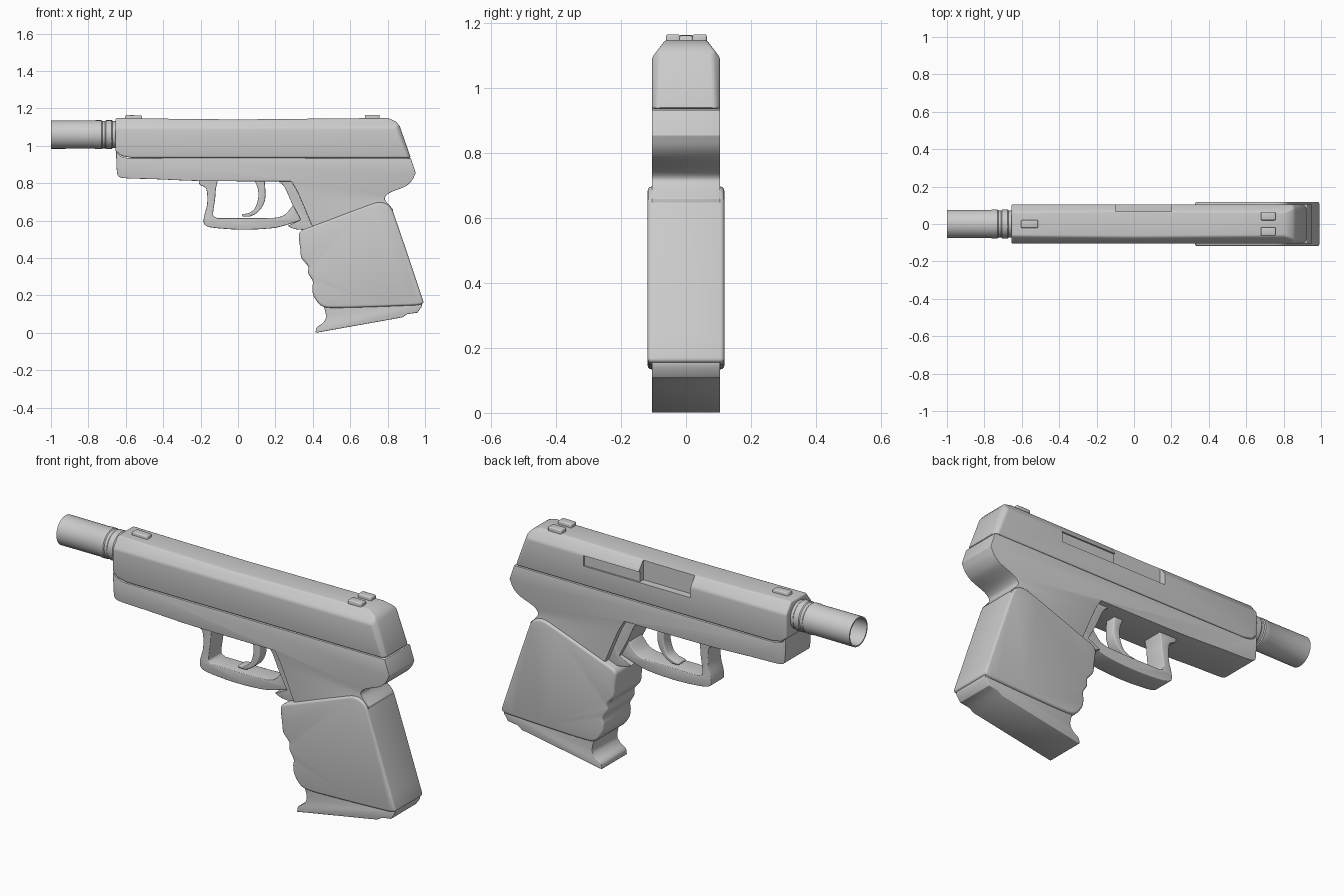
import bpy, bmesh, math
from mathutils import Vector

if "Cube" in bpy.data.objects:
    bpy.data.objects.remove(bpy.data.objects["Cube"])


def smooth_pts(pts, n=5):
    """Closed Catmull-Rom; a third entry on a point marks a sharp corner."""
    out, c = [], len(pts)
    for i in range(c):
        p1, p2 = Vector(pts[i][:2]), Vector(pts[(i + 1) % c][:2])
        s1, s2 = len(pts[i]) > 2, len(pts[(i + 1) % c]) > 2
        if s1 and s2:
            out.append(tuple(p1))
            continue
        p0, p3 = Vector(pts[i - 1][:2]), Vector(pts[(i + 2) % c][:2])
        m1 = (p2 - p1) * 0.6 if s1 else (p2 - p0) / 2
        m2 = (p2 - p1) * 0.6 if s2 else (p3 - p1) / 2
        lim = (p2 - p1).length
        m1 = m1 * min(1, lim / max(m1.length, 1e-6))
        m2 = m2 * min(1, lim / max(m2.length, 1e-6))
        for k in range(n):
            t = k / n
            out.append(tuple(p1 * (2*t**3 - 3*t*t + 1) + m1 * (t**3 - 2*t*t + t)
                             + p2 * (3*t*t - 2*t**3) + m2 * (t**3 - t*t)))
    return out


def extrude(name, pts, half, bevel=0.006, planes=(), y=0.0):
    """Extrude an x-z profile across y, trim by planes, round the edges."""
    bm = bmesh.new()
    face = bm.faces.new([bm.verts.new((x, y - half, z)) for x, z in pts])
    ext = bmesh.ops.extrude_face_region(bm, geom=[face])
    for v in ext["geom"]:
        if isinstance(v, bmesh.types.BMVert):
            v.co.y += 2 * half
    for co, no in planes:
        r = bmesh.ops.bisect_plane(bm, geom=bm.verts[:] + bm.edges[:] + bm.faces[:],
                                   plane_co=co, plane_no=no, clear_outer=True)
        cut = [e for e in r["geom_cut"] if isinstance(e, bmesh.types.BMEdge)]
        bmesh.ops.holes_fill(bm, edges=cut)
    bmesh.ops.recalc_face_normals(bm, faces=bm.faces[:])
    if bevel:
        sharp = [e for e in bm.edges if len(e.link_faces) == 2
                 and e.calc_face_angle(0) > math.radians(35)]
        bmesh.ops.bevel(bm, geom=sharp, offset=bevel, offset_type='OFFSET',
                        segments=3, profile=0.5, affect='EDGES', clamp_overlap=True)
    return finish(name, bm)


def finish(name, bm):
    me = bpy.data.meshes.new(name)
    bm.to_mesh(me)
    bm.free()
    ob = bpy.data.objects.new(name, me)
    bpy.context.collection.objects.link(ob)
    shade(ob)
    return ob


def shade(ob):
    bpy.ops.object.select_all(action='DESELECT')
    ob.select_set(True)
    bpy.context.view_layer.objects.active = ob
    bpy.ops.object.shade_smooth_by_angle(angle=math.radians(32))


def box(x0, x1, z0, z1):
    return [(x0, z0), (x1, z0), (x1, z1), (x0, z1)]


def carve(ob, cutter):
    m = ob.modifiers.new("cut", 'BOOLEAN')
    m.operation, m.object, m.solver = 'DIFFERENCE', cutter, 'EXACT'
    bpy.ops.object.select_all(action='DESELECT')
    bpy.context.view_layer.objects.active = ob
    ob.select_set(True)
    bpy.ops.object.modifier_apply(modifier=m.name)
    bpy.data.objects.remove(cutter)


# Upper slide with chamfered shoulders and softened rear corners
chamfers = [((0, s * 0.105, 1.095), (0, s * 0.055, 0.042)) for s in (1, -1)]
chamfers += [((0.86, s * 0.085, 1.11), (0.93, s * 0.9, 0.36)) for s in (1, -1)]
slide = extrude("slide", [
    (-0.655, 0.972), (-0.625, 0.946), (-0.57, 0.936), (0.924, 0.936), (0.865, 1.105),
    (0.845, 1.13), (0.8, 1.149), (0.5, 1.146), (0.0, 1.141), (-0.4, 1.145), (-0.655, 1.149)],
    0.105, 0.009, chamfers)

# Side slot and deeper port on the back side
carve(slide, extrude("slot_cutter", box(-0.1, 0.52, 1.038, 1.092), 0.03, 0, y=0.126))
carve(slide, extrude("port_cutter", box(-0.1, 0.2, 1.038, 1.2), 0.04, 0, y=0.107))
shade(slide)

# Lower frame with the tail above the grip
extrude("frame", smooth_pts([
    (-0.652, 0.97, 1), (-0.645, 0.845), (-0.615, 0.828), (-0.45, 0.822), (-0.2, 0.812),
    (0.285, 0.81, 1), (0.32, 0.75), (0.405, 0.55, 1), (0.45, 0.4, 1), (0.8, 0.4, 1),
    (0.83, 0.66, 1), (0.785, 0.715), (0.81, 0.748), (0.895, 0.783), (0.93, 0.815),
    (0.95, 0.855, 1), (0.924, 0.934, 1), (-0.57, 0.934), (-0.625, 0.944)]), 0.105, 0.006)

# Grip sleeve with finger waves
extrude("grip_sleeve", smooth_pts([
    (0.325, 0.525), (0.345, 0.55), (0.42, 0.578), (0.72, 0.69), (0.765, 0.697),
    (0.805, 0.682), (0.83, 0.645), (0.995, 0.158, 1), (0.96, 0.148, 1), (0.7, 0.138),
    (0.5, 0.134), (0.445, 0.145), (0.405, 0.195), (0.397, 0.24), (0.4, 0.275),
    (0.375, 0.32), (0.375, 0.355), (0.34, 0.4), (0.333, 0.45)]), 0.118, 0.012)

# Base plate below the grip
extrude("base_plate", smooth_pts([
    (0.45, 0.16, 1), (0.985, 0.16, 1), (0.982, 0.14, 1), (0.96, 0.108, 1), (0.905, 0.1, 1),
    (0.88, 0.083, 1), (0.415, 0.0, 1), (0.42, 0.028), (0.452, 0.052), (0.47, 0.08),
    (0.465, 0.12)]), 0.105, 0.005)

# Trigger guard loop
extrude("trigger_guard", smooth_pts([
    (-0.21, 0.82, 1), (-0.205, 0.793), (-0.17, 0.77), (-0.165, 0.69), (-0.182, 0.62),
    (-0.18, 0.58), (-0.14, 0.563), (0.02, 0.552), (0.2, 0.562), (0.33, 0.6, 1),
    (0.4, 0.62, 1), (0.33, 0.72, 1), (0.3, 0.69), (0.25, 0.632), (0.19, 0.615),
    (-0.11, 0.613, 1), (-0.133, 0.63), (-0.122, 0.72), (-0.118, 0.77), (-0.107, 0.82, 1)]),
    0.055, 0.006)

# Narrow front strap of the frame and its lower lip
extrude("front_strap", smooth_pts([
    (0.2, 0.82, 1), (0.245, 0.785), (0.285, 0.7), (0.335, 0.605, 1), (0.265, 0.572, 1),
    (0.3, 0.556), (0.36, 0.55), (0.45, 0.55, 1), (0.45, 0.82, 1)]), 0.075, 0.006)

# Curved trigger
extrude("trigger", smooth_pts([
    (0.085, 0.82, 1), (0.105, 0.775), (0.108, 0.72), (0.09, 0.665), (0.06, 0.642),
    (0.02, 0.634, 1), (0.022, 0.622, 1), (0.07, 0.624), (0.12, 0.66), (0.146, 0.72),
    (0.142, 0.82, 1)]), 0.03, 0.005)

# Hollow barrel with ring grooves, lathed around x
prof = [(-0.6, 0.0), (-0.6, 0.072), (-0.67, 0.072), (-0.675, 0.077), (-0.705, 0.077),
        (-0.71, 0.073), (-0.725, 0.073), (-0.73, 0.077), (-0.76, 0.077), (-0.765, 0.075),
        (-1.0, 0.076), (-1.0, 0.069), (-0.68, 0.069), (-0.68, 0.0)]
bm = bmesh.new()
vs = [bm.verts.new((x, 0, 1.06 + r)) for x, r in prof]
es = [bm.edges.new(p) for p in zip(vs, vs[1:])]
bmesh.ops.spin(bm, geom=vs + es, cent=(0, 0, 1.06), axis=(1, 0, 0),
               angle=math.tau, steps=48, use_duplicate=False)
bmesh.ops.remove_doubles(bm, verts=bm.verts[:], dist=1e-5)
bmesh.ops.recalc_face_normals(bm, faces=bm.faces[:])
finish("barrel", bm)

# Small sight blocks on top
extrude("front_sight", [(-0.61, 1.13), (-0.51, 1.13), (-0.515, 1.162), (-0.6, 1.165)], 0.021, 0.006)
for side, y in (("left", 0.042), ("right", -0.04)):
    extrude("rear_sight_" + side, box(0.678, 0.757, 1.13, 1.166), 0.022, 0.006, y=y)
